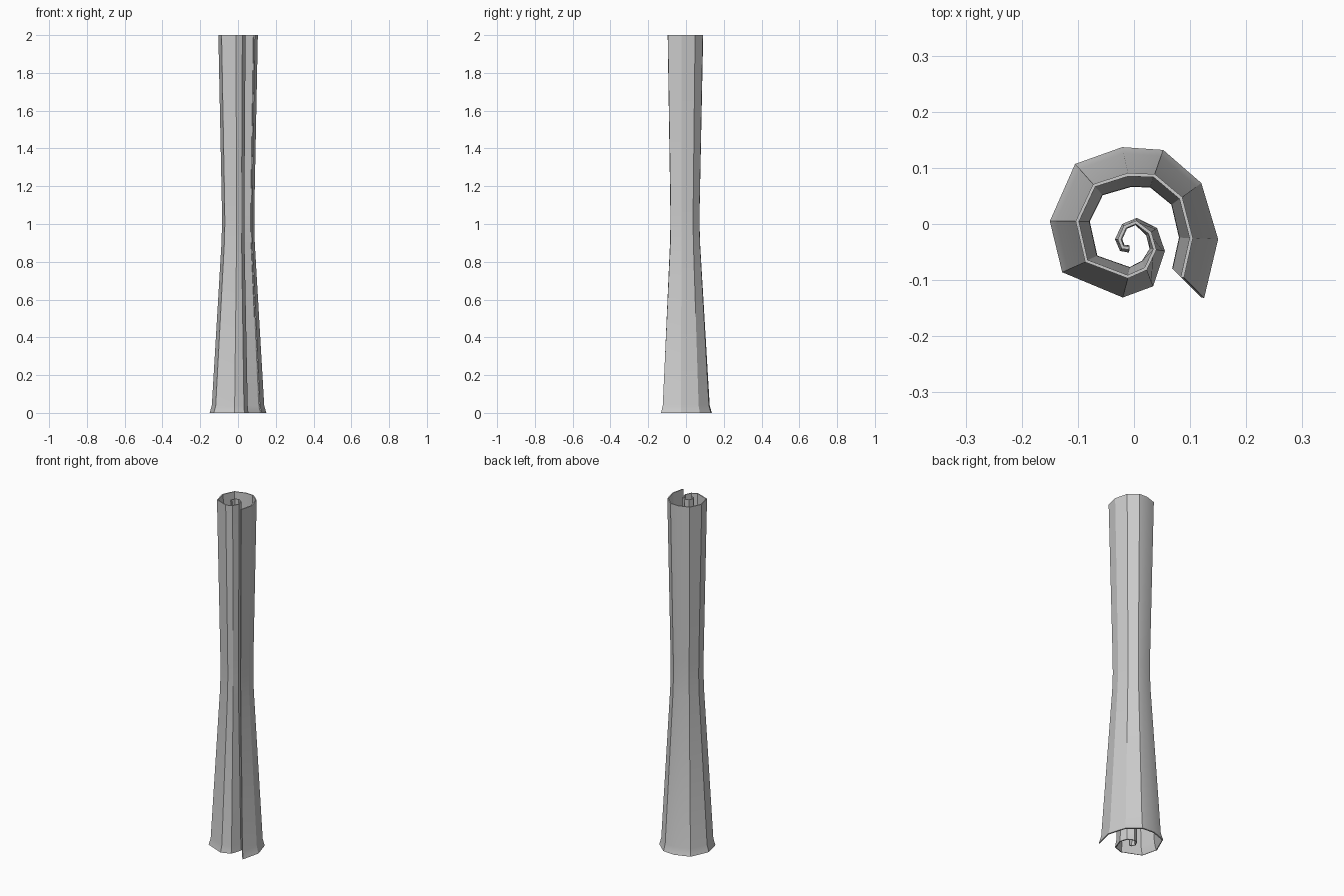
import bpy, math

if "Cube" in bpy.data.objects:
    bpy.data.objects.remove(bpy.data.objects["Cube"])

# Spiral cross-section, from the free outer edge inward: (x, y) at floor level and at the top
foot = [(.125, -.132), (.15, -.027), (.12, .073), (.052, .132), (-.021, .137),
        (-.105, .107), (-.15, .005), (-.128, -.086), (-.02, -.131), (.034, -.111),
        (.055, -.048), (.041, -.007), (.005, .011), (-.021, 0), (-.034, -.027),
        (-.025, -.048), (-.009, -.051)]
head = [(.089, -.096), (.105, -.025), (.086, .048), (.037, .089), (-.011, .091),
        (-.073, .071), (-.104, .005), (-.087, -.068), (-.011, -.097), (.023, -.082),
        (.04, -.046), (.031, -.014), (.004, .006), (-.018, -.003), (-.029, -.027),
        (-.022, -.044), (-.009, -.046)]

# Height and flare: 1 = floor width, 0 = top width, negative = pinched waist
levels = [(0, 1), (.012, .92), (.04, .75), (.9, -.36), (1.0, -.42), (1.1, -.4), (2.0, 0)]

verts = [(hx + (fx - hx) * t, hy + (fy - hy) * t, z)
         for z, t in levels
         for (fx, fy), (hx, hy) in zip(foot, head)]
n = len(foot)
faces = [(r * n + i, r * n + i + 1, (r + 1) * n + i + 1, (r + 1) * n + i)
         for r in range(len(levels) - 1) for i in range(n - 1)]

# Rolled sheet
mesh = bpy.data.meshes.new("rolled_sheet")
mesh.from_pydata(verts, [], faces)
obj = bpy.data.objects.new("rolled_sheet", mesh)
bpy.context.collection.objects.link(obj)

# Thin wall, thickened toward the inside of the roll
wall = obj.modifiers.new("wall", 'SOLIDIFY')
wall.thickness = .006
wall.offset = -1

bpy.context.view_layer.objects.active = obj
obj.select_set(True)
bpy.ops.object.modifier_apply(modifier="wall")
bpy.ops.object.shade_smooth_by_angle(angle=math.radians(25))
